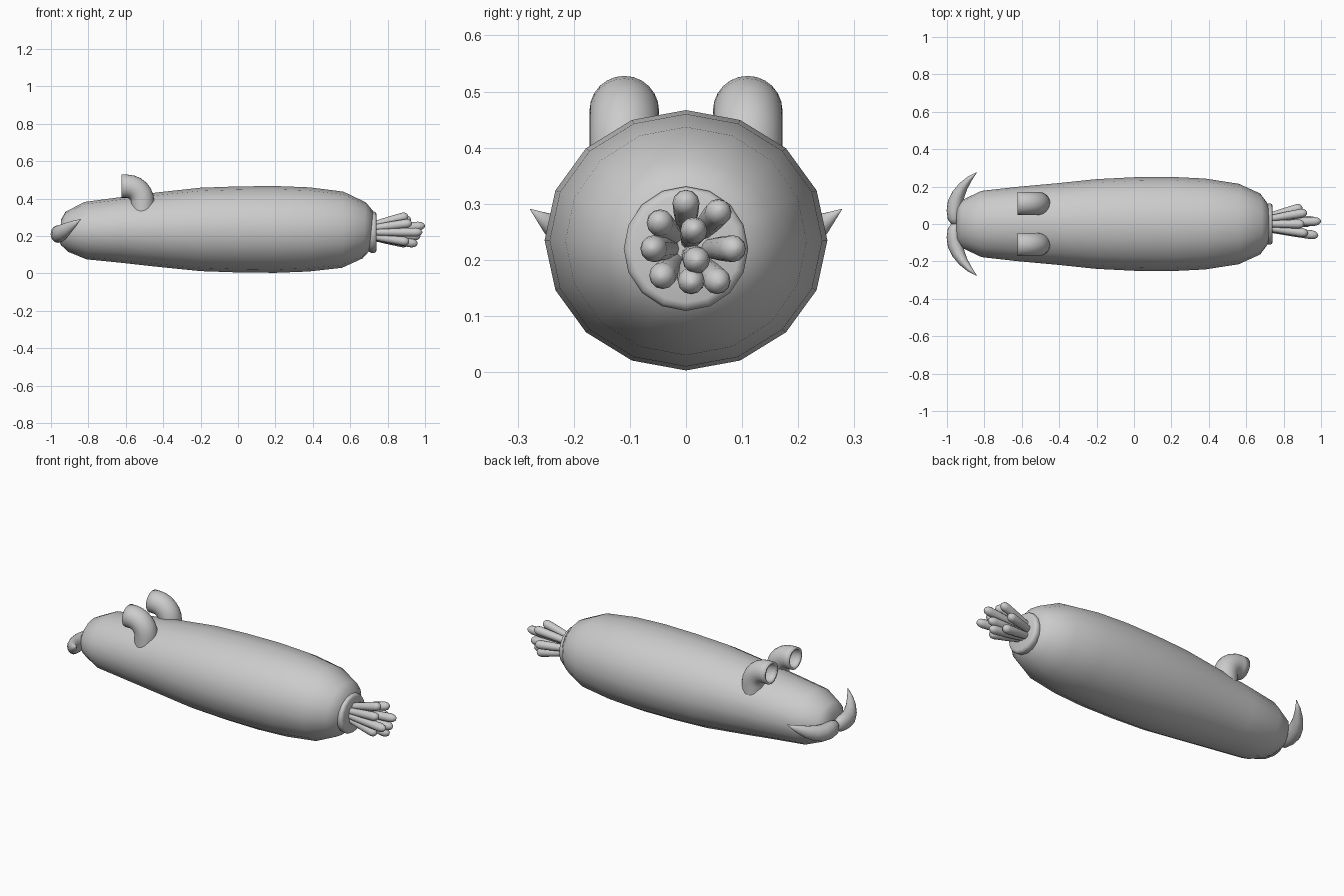
import bpy, bmesh, math
from mathutils import Vector

if "Cube" in bpy.data.objects:
    bpy.data.objects.remove(bpy.data.objects["Cube"])


def sweep(name, stations, ref=(0, 0, 1), sides=16, cap_start=True, angle=50):
    """Loft elliptical rings along stations of (x, y, z, radius along ref, cross radius)."""
    bm = bmesh.new()
    pts = [Vector(s[:3]) for s in stations]
    rings = []
    for i, s in enumerate(stations):
        t = (pts[min(i + 1, len(pts) - 1)] - pts[max(i - 1, 0)]).normalized()
        u = Vector(ref)
        u = (u - t * u.dot(t)).normalized()
        v = t.cross(u)
        rings.append([bm.verts.new(pts[i] + u * s[3] * math.cos(a) + v * s[4] * math.sin(a))
                      for a in (2 * math.pi * k / sides for k in range(sides))])
    for r0, r1 in zip(rings, rings[1:]):
        for k in range(sides):
            j = (k + 1) % sides
            bm.faces.new((r0[k], r0[j], r1[j], r1[k]))
    if cap_start:
        bm.faces.new(rings[0][::-1])
    bm.faces.new(rings[-1])
    bmesh.ops.recalc_face_normals(bm, faces=bm.faces)
    me = bpy.data.meshes.new(name)
    bm.to_mesh(me)
    bm.free()
    ob = bpy.data.objects.new(name, me)
    bpy.context.collection.objects.link(ob)
    bpy.ops.object.select_all(action='DESELECT')
    ob.select_set(True)
    bpy.context.view_layer.objects.active = ob
    bpy.ops.object.shade_smooth_by_angle(angle=math.radians(angle))
    return ob


# Long plump body: x, bottom, top, half width
profile = [(-.955, .185, .26, .045), (-.945, .15, .29, .09), (-.915, .115, .33, .13),
           (-.815, .075, .382, .177), (-.63, .057, .407, .198), (-.42, .034, .434, .217),
           (-.2, .012, .458, .24), (0, .005, .465, .25), (.2, .003, .467, .252),
           (.38, .01, .46, .243), (.56, .03, .437, .215), (.675, .08, .38, .163),
           (.71, .115, .335, .115), (.722, .15, .3, .08)]
sweep("body", [(x, 0, (lo + hi) / 2, (hi - lo) / 2, w) for x, lo, hi, w in profile], angle=80)

# Collar around the tail
sweep("tail_collar", [(x, 0, .22, r, r) for x, r in
                      [(.69, .1), (.712, .11), (.728, .111), (.737, .106), (.741, .096)]])

# Tail tentacles: tip position of each
tips = [(.91, 0, .308), (.925, .062, .29), (.93, -.05, .27), (.985, -.062, .22),
        (.915, -.045, .168), (.96, .01, .158), (.91, .06, .158), (.9, .09, .22),
        (.975, .02, .198), (1.0, .015, .255)]
for n, tip in enumerate(tips):
    end = Vector(tip)
    start = Vector((.72, end.y * .45, .22 + (end.z - .22) * .45))
    d = end - start
    rows = [(0, .017), (.5, .022), (.87, .024), (.94, .02), (.98, .012), (1, .003)]
    sweep(f"tail_tentacle_{n + 1}", [(*(start + d * f), r, r) for f, r in rows],
          sides=12, angle=80)

for side, y in (("left", -1), ("right", 1)):
    # Bent hollow siphon opening forward
    R = .062
    path = [(-.622, .466), (-.592, .466)]
    path += [(-.592 + .082 * math.sin(a), .384 + .082 * math.cos(a))
             for a in (math.radians(d) for d in range(15, 91, 15))]
    path += [(-.51, .32)]
    ob = sweep(f"siphon_{side}", [(x, y * .11, z, R, R) for x, z in path],
               ref=(0, 1, 0), sides=24, cap_start=False)
    mod = ob.modifiers.new("wall", 'SOLIDIFY')
    mod.thickness = .012
    mod.offset = -1

    # Curved pointed feeler at the mouth
    rows = [(-.95, 0, .21, .03, .024), (-.962, .03, .21, .043, .034),
            (-.962, .07, .21, .047, .04), (-.955, .115, .212, .046, .041),
            (-.938, .16, .222, .042, .035), (-.912, .203, .24, .033, .026),
            (-.878, .243, .264, .019, .015), (-.84, .277, .29, .001, .001)]
    sweep(f"mouth_feeler_{side}", [(x, y * a, z, r, s) for x, a, z, r, s in rows],
          sides=16, angle=80)
